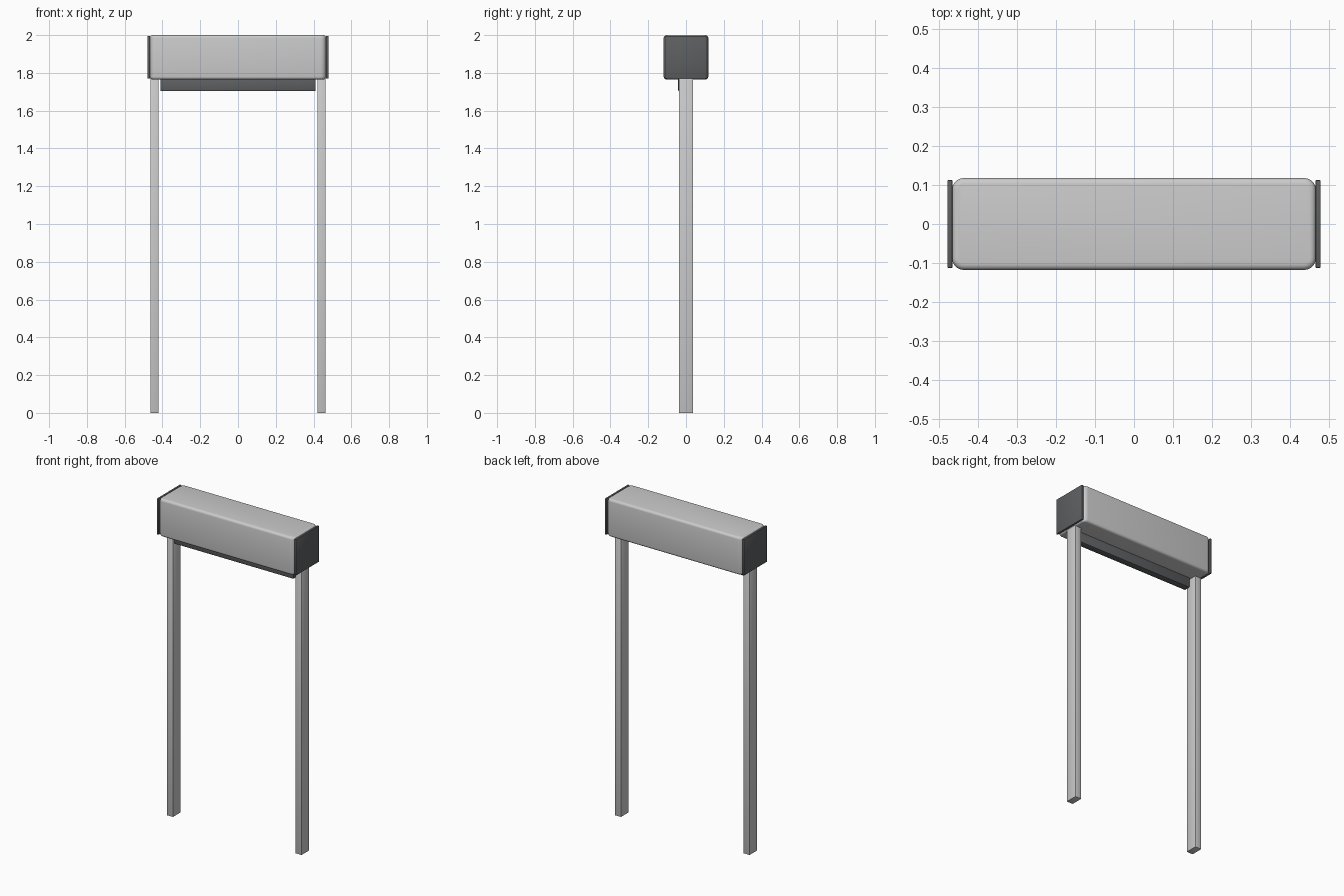
import bpy, bmesh
from mathutils import Vector

if "Cube" in bpy.data.objects:
    bpy.data.objects.remove(bpy.data.objects["Cube"])

dark = bpy.data.materials.new("dark_grey")
dark.diffuse_color = (0.11, 0.115, 0.12, 1)
dark.use_nodes = True
dark.node_tree.nodes["Principled BSDF"].inputs["Base Color"].default_value = dark.diffuse_color


def block(name, lo, hi, corner=0, rim=0, bevel=0, mat=None):
    """Box between two corners; corner rounds upright edges, rim the top and bottom loops."""
    lo, hi = Vector(lo), Vector(hi)
    bm = bmesh.new()
    bmesh.ops.create_cube(bm, size=1)
    for v in bm.verts:
        v.co = (lo + hi) / 2 + Vector(a * b for a, b in zip(v.co, hi - lo))
    if corner:
        upright = [e for e in bm.edges if abs(e.verts[0].co.z - e.verts[1].co.z) > 1e-4]
        bmesh.ops.bevel(bm, geom=upright, offset=corner, segments=5, profile=0.5, affect='EDGES')
    if rim:
        loops = [e for e in bm.edges if abs(e.verts[0].co.z - e.verts[1].co.z) < 1e-4]
        bmesh.ops.bevel(bm, geom=loops, offset=rim, segments=4, profile=0.5, affect='EDGES')
    if bevel:
        bmesh.ops.bevel(bm, geom=bm.edges[:], offset=bevel, segments=2, profile=0.5, affect='EDGES')
    bmesh.ops.recalc_face_normals(bm, faces=bm.faces)
    me = bpy.data.meshes.new(name)
    bm.to_mesh(me)
    bm.free()
    ob = bpy.data.objects.new(name, me)
    bpy.context.collection.objects.link(ob)
    if mat:
        me.materials.append(mat)
    bpy.ops.object.select_all(action='DESELECT')
    ob.select_set(True)
    bpy.context.view_layer.objects.active = ob
    bpy.ops.object.shade_smooth_by_angle()
    return ob


# Rounded housing across the top
block("housing", (-0.467, -0.118, 1.765), (0.467, 0.118, 2.0), corner=0.03, rim=0.015)

# Dark strip under the housing
block("under_strip", (-0.411, -0.042, 1.703), (0.411, 0.0, 1.77), bevel=0.005, mat=dark)

# Posts and dark end plates on both sides
for side, s in (("left", -1), ("right", 1)):
    xs = sorted((s * 0.42, s * 0.464))
    block(side + "_post", (xs[0], -0.038, 0), (xs[1], 0.038, 1.77), bevel=0.002)
    xs = sorted((s * 0.466, s * 0.479))
    block(side + "_end_plate", (xs[0], -0.113, 1.77), (xs[1], 0.113, 1.995), bevel=0.003, mat=dark)
